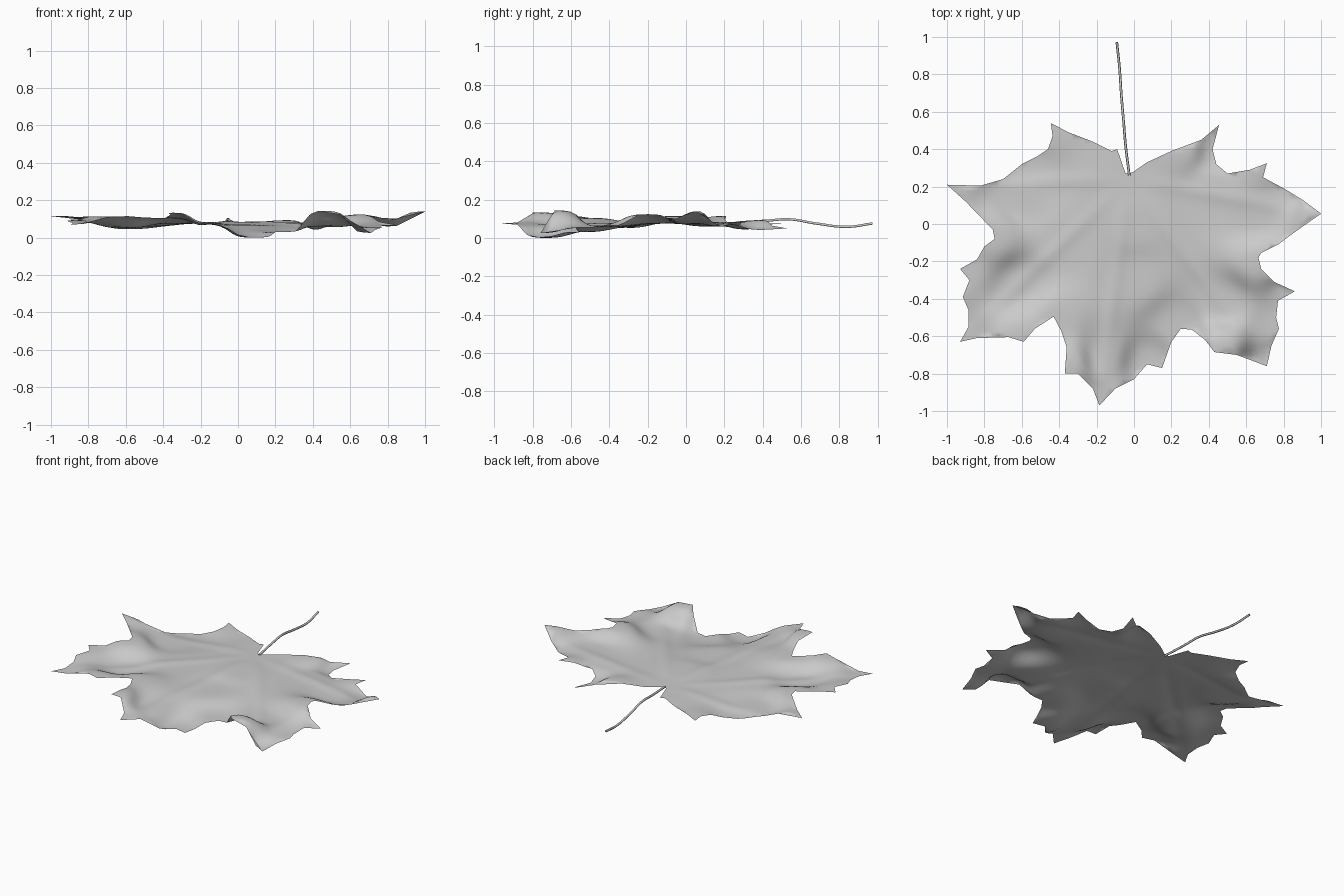
import bpy
import math
from mathutils import Vector
from mathutils.geometry import delaunay_2d_cdt, intersect_point_line

if "Cube" in bpy.data.objects:
    bpy.data.objects.remove(bpy.data.objects["Cube"])

# Leaf outline seen from above, stalk notch round each lobe in turn
left_side = [(-.045, .27), (-.09, .40), (-.12, .39), (-.22, .44), (-.35, .49), (-.445, .54),
             (-.435, .47), (-.46, .40), (-.52, .36), (-.60, .32), (-.70, .24), (-.82, .205),
             (-1, .21), (-.90, .12), (-.755, -.03), (-.745, -.08), (-.80, -.12), (-.84, -.19),
             (-.93, -.24), (-.88, -.30), (-.915, -.39), (-.885, -.46), (-.885, -.55),
             (-.93, -.63), (-.84, -.61), (-.67, -.605), (-.59, -.63), (-.53, -.56),
             (-.43, -.495), (-.39, -.57), (-.36, -.66), (-.37, -.80), (-.30, -.80),
             (-.22, -.88), (-.185, -.97)]
right_side = [(-.10, -.88), (0, -.83), (.07, -.75), (.15, -.77), (.20, -.63), (.25, -.56),
              (.31, -.565), (.38, -.62), (.43, -.685), (.55, -.70), (.71, -.76), (.735, -.65),
              (.775, -.56), (.76, -.50), (.77, -.41), (.86, -.36), (.75, -.31), (.68, -.24),
              (.665, -.18), (.68, -.155), (.77, -.11), (.85, -.05), (1, .055), (.90, .13),
              (.81, .185), (.69, .25), (.71, .325), (.62, .29), (.50, .27), (.44, .32),
              (.42, .40), (.455, .53), (.36, .45), (.20, .39), (.07, .33), (-.01, .275)]
outline = left_side + right_side

# Heights that describe the gentle curling of the blade
curl = [(-.03, .27, .085), (0, 0, .09), (0, -.3, .075), (-.185, -.97, .08), (-.33, -.75, .14),
        (-.18, -.7, .07), (.08, -.74, .005), (.25, -.55, .035), (.46, -.66, .15),
        (.71, -.76, .03), (.77, -.54, .06), (.48, -.43, .06), (.86, -.36, .07),
        (.67, -.2, .13), (.66, .03, .075), (1, .055, .145), (.81, .185, .065),
        (.71, .32, .09), (.455, .53, .055), (.43, .39, .045), (.28, .4, .1),
        (.4, .2, .08), (-.445, .54, .08), (-.6, .3, .05), (-1, .21, .12), (-.75, -.06, .12),
        (-.6, .12, .065), (-.93, -.24, .1), (-.93, -.63, .075), (-.6, -.62, .12),
        (-.43, -.5, .11), (-.6, -.33, .055), (-.35, -.1, .08)]
base = Vector((-.03, .24))
tips = [Vector(t) for t in ((-1, .21), (-.93, -.63), (-.185, -.97), (.71, -.76), (1, .055))]


def height(p):
    total = weight = 0
    for x, y, z in curl:
        w = 1 / ((p.x - x) ** 2 + (p.y - y) ** 2 + .004) ** 2
        total += w * z
        weight += w
    h = total / weight
    for t in tips:                     # faint raised veins
        q, f = intersect_point_line(p, base, t)
        if 0 < f < 1:
            d = (p - Vector((q[0], q[1]))).length
            h += .007 * math.sin(math.pi * f) * math.exp(-(d / .035) ** 2)
    return h


# Blade: triangulated grid trimmed to the outline
points = [Vector(p) for p in outline]
n = len(points)
edges = [(i, (i + 1) % n) for i in range(n)]
step = .025
for i in range(-39, 40):
    for j in range(-39, 22):
        points.append(Vector((i * step + .5 * step * (j % 2), j * step)))
verts, _, faces, *_ = delaunay_2d_cdt(points, edges, [], 1, 1e-5)
used = sorted({i for f in faces for i in f})
remap = {old: new for new, old in enumerate(used)}
coords = [(verts[i].x, verts[i].y, height(verts[i])) for i in used]
low = min(c[2] for c in coords)
coords = [(x, y, z - low) for x, y, z in coords]
mesh = bpy.data.meshes.new("leaf_blade")
mesh.from_pydata(coords, [], [[remap[i] for i in f] for f in faces])
for poly in mesh.polygons:
    poly.use_smooth = True
if mesh.polygons[0].normal.z < 0:
    mesh.flip_normals()
blade = bpy.data.objects.new("leaf_blade", mesh)
bpy.context.collection.objects.link(blade)

# Stalk: thin wavy tube from the notch
curve = bpy.data.curves.new("leaf_stalk", 'CURVE')
curve.dimensions = '3D'
curve.bevel_depth = .007
curve.bevel_resolution = 1
curve.use_fill_caps = True
path = [(-.025, .26, .08), (-.045, .42, .09), (-.055, .54, .097), (-.067, .68, .075),
        (-.078, .84, .058), (-.092, .972, .075)]
spline = curve.splines.new('BEZIER')
spline.bezier_points.add(len(path) - 1)
for bp, co in zip(spline.bezier_points, path):
    bp.co = co
    bp.handle_left_type = bp.handle_right_type = 'AUTO'
stalk = bpy.data.objects.new("leaf_stalk", curve)
bpy.context.collection.objects.link(stalk)
